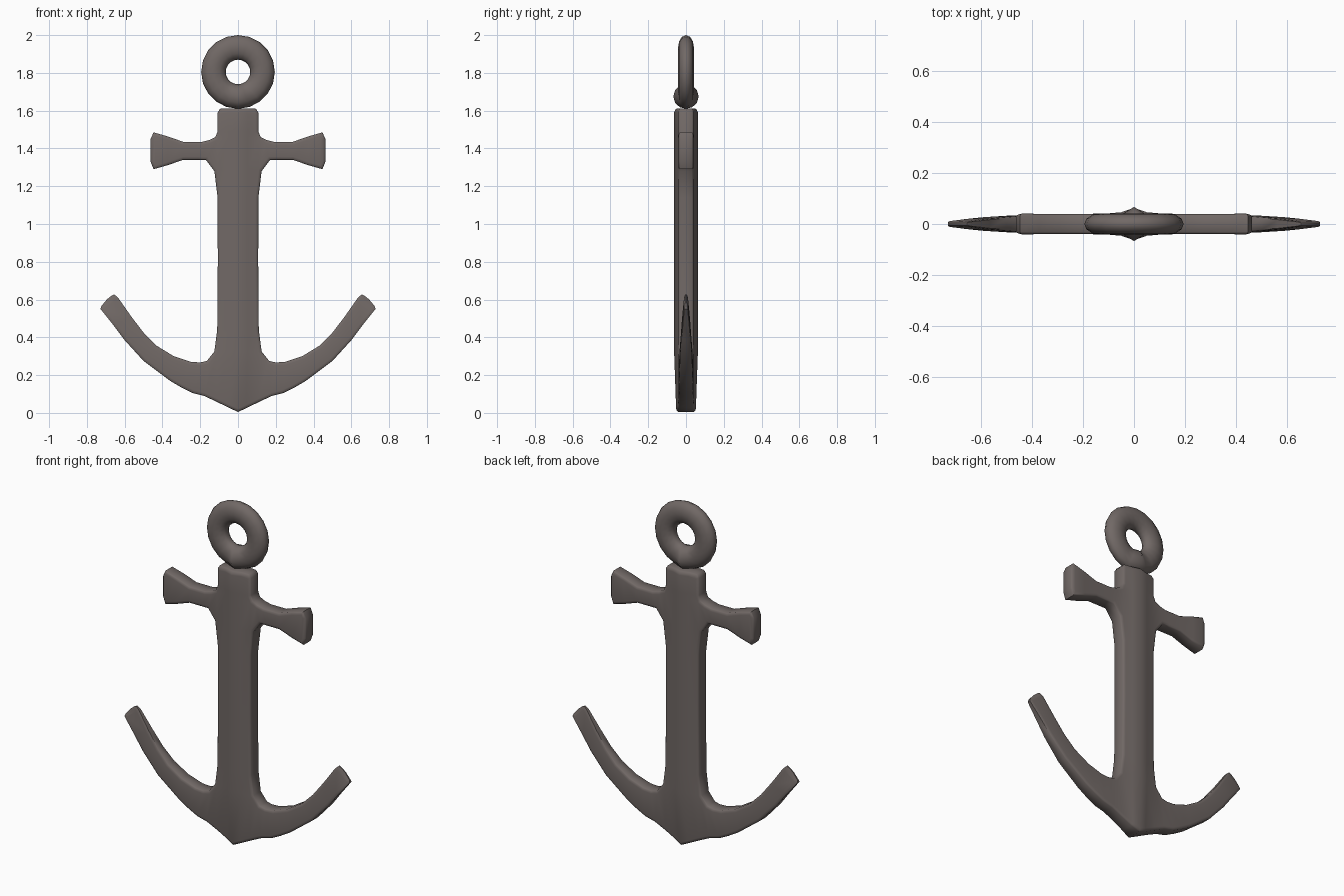
import bpy, bmesh, math

if "Cube" in bpy.data.objects:
    bpy.data.objects.remove(bpy.data.objects["Cube"])

iron = bpy.data.materials.new("dark_iron")
iron.diffuse_color = (0.165, 0.14, 0.132, 1)
iron.use_nodes = True
iron.node_tree.nodes["Principled BSDF"].inputs["Base Color"].default_value = iron.diffuse_color


def finish(bm, name, angle):
    bmesh.ops.recalc_face_normals(bm, faces=bm.faces[:])
    me = bpy.data.meshes.new(name)
    bm.to_mesh(me)
    bm.free()
    ob = bpy.data.objects.new(name, me)
    bpy.context.collection.objects.link(ob)
    me.materials.append(iron)
    bpy.ops.object.select_all(action='DESELECT')
    ob.select_set(True)
    bpy.context.view_layer.objects.active = ob
    bpy.ops.object.shade_smooth_by_angle(angle=math.radians(angle))


# Anchor body: half layout as rows of (x, z, half depth)
def shank_row(w, z, ridge=0.063):
    return [(0, z, ridge), (0.05, z, 0.046), (w, z, 0.04)]

shank = [[(0, 0.005, 0.05), (0.05, 0.028, 0.043), (0.115, 0.06, 0.04)]]
shank += [shank_row(w, z) for w, z in
          [(0.125, 0.325), (0.11, 0.44), (0.107, 0.80), (0.108, 1.14), (0.125, 1.28),
           (0.12, 1.46), (0.108, 1.49), (0.108, 1.59)]]
shank.append([(0, 1.612, 0.058), (0.05, 1.612, 0.043), (0.095, 1.61, 0.038)])

# lower/outer point, upper/inner point, half depth
arm = [(0.18, 0.09, 0.165, 0.275, 0.04), (0.24, 0.105, 0.20, 0.267, 0.04),
       (0.30, 0.135, 0.25, 0.27, 0.039), (0.36, 0.17, 0.34, 0.30, 0.037),
       (0.50, 0.275, 0.43, 0.355, 0.033), (0.60, 0.385, 0.50, 0.425, 0.027),
       (0.66, 0.465, 0.565, 0.51, 0.021), (0.728, 0.55, 0.635, 0.61, 0.011),
       (0.725, 0.563, 0.655, 0.627, 0.006), (0.695, 0.60, 0.67, 0.62, 0.004)]
bar = [(0.17, 1.34, 0.15, 1.445, 0.04), (0.21, 1.34, 0.19, 1.435, 0.04),
       (0.29, 1.34, 0.29, 1.435, 0.04), (0.37, 1.312, 0.37, 1.463, 0.04),
       (0.447, 1.29, 0.447, 1.485, 0.039), (0.463, 1.33, 0.463, 1.45, 0.037)]


def strip(start, stations):
    return [start] + [[(a, b, d), (e, f, d)] for a, b, e, f, d in stations]

strips = [shank,
          strip([shank[0][2], shank[1][2]], arm),
          strip([shank[5][2], shank[6][2]], bar)]

bm = bmesh.new()
for side in (-1, 1):
    for rows in strips:
        for r, s in zip(rows, rows[1:]):
            for i in range(len(r) - 1):
                quad = [r[i], r[i + 1], s[i + 1], s[i]]
                if side < 0:
                    quad.reverse()
                bm.faces.new([bm.verts.new((side * x, -d, z)) for x, z, d in quad])
bmesh.ops.remove_doubles(bm, verts=bm.verts[:], dist=0.0005)

# Rounded rim on the front sheet
for width, factor in ((0.016, 0.94), (0.005, 0.85)):
    bmesh.ops.inset_region(bm, faces=bm.faces[:], thickness=width,
                           use_boundary=True, use_even_offset=True)
    for v in bm.verts:
        if v.is_boundary:
            v.co.y *= factor

# Mirrored back sheet and side walls
rim = [e for e in bm.edges if e.is_boundary]
dup = bmesh.ops.duplicate(bm, geom=bm.verts[:] + bm.edges[:] + bm.faces[:])
vmap = dup["vert_map"]
for e in rim:
    a, b = e.verts
    bm.faces.new([a, b, vmap[b], vmap[a]])
for v in [g for g in dup["geom"] if isinstance(g, bmesh.types.BMVert)]:
    v.co.y *= -1
finish(bm, "anchor_body", 50)

# Ring, with its lowest section swollen front to back
bm = bmesh.new()
N, M = 20, 12
loops = []
for i in range(N):
    t = 2 * math.pi * i / N
    depth = 0.067 if i == 15 else 0.042
    loop = []
    for j in range(M):
        p = 2 * math.pi * j / M
        r = 0.13 + 0.065 * math.cos(p)
        loop.append(bm.verts.new((r * math.cos(t), depth * math.sin(p), 1.805 + r * math.sin(t))))
    loops.append(loop)
for i in range(N):
    a, b = loops[i], loops[(i + 1) % N]
    for j in range(M):
        k = (j + 1) % M
        bm.faces.new([a[j], a[k], b[k], b[j]])
finish(bm, "ring", 60)
